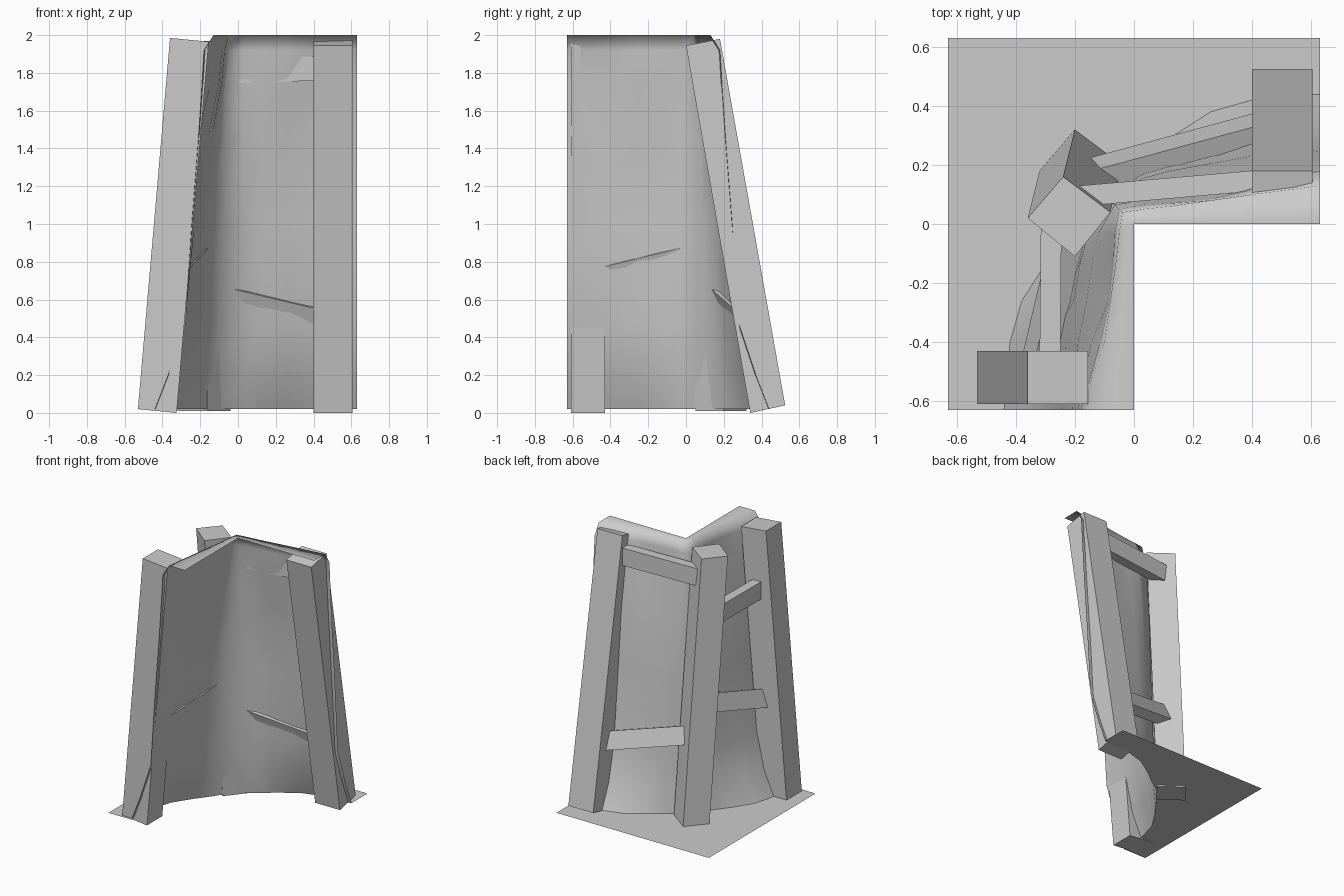
import bpy, bmesh, math
from mathutils import Vector

cube = bpy.data.objects.get("Cube")
if cube:
    bpy.data.objects.remove(cube, do_unlink=True)

grey = bpy.data.materials.new("plain_grey")
grey.use_nodes = True
colour = (0.6, 0.6, 0.6, 1)
grey.diffuse_color = colour
grey.node_tree.nodes["Principled BSDF"].inputs["Base Color"].default_value = colour


def make(name, bm):
    mesh = bpy.data.meshes.new(name)
    bm.to_mesh(mesh)
    bm.free()
    mesh.materials.append(grey)
    obj = bpy.data.objects.new(name, mesh)
    bpy.context.collection.objects.link(obj)
    return obj


def loft(name, bottom, top):
    """Solid between two matching four-point loops."""
    bm = bmesh.new()
    a = [bm.verts.new(p) for p in bottom]
    b = [bm.verts.new(p) for p in top]
    bm.faces.new(a)
    bm.faces.new(b)
    for i in range(4):
        j = (i + 1) % 4
        bm.faces.new((a[i], a[j], b[j], b[i]))
    bmesh.ops.recalc_face_normals(bm, faces=bm.faces)
    return make(name, bm)


def beam(name, start, end, width, height, roll=0.0):
    """Rectangular rail between two centre points."""
    start, end = Vector(start), Vector(end)
    along = (end - start).normalized()
    side = along.cross(Vector((0, 0, 1))).normalized()
    up = side.cross(along)
    c, s = math.cos(roll), math.sin(roll)
    side, up = side * c + up * s, up * c - side * s
    ring = [side * (u * width / 2) + up * (v * height / 2)
            for u, v in ((-1, -1), (1, -1), (1, 1), (-1, 1))]
    return loft(name, [start + r for r in ring], [end + r for r in ring])


def mirrored(x, y):
    """Swap a point between the two arms."""
    return -y, -x


# Draped sheet: height, corner inset, then offsets along one arm
stations = (0.03, 0.12, 0.26, 0.4, 0.63)
profile = (
    (2.0, 0, 0, 0, 0, 0, 0),
    (2.0, 0.04, 0.05, 0.06, 0.08, 0.10, 0.13),
    (1.92, 0.05, 0.065, 0.07, 0.085, 0.115, 0.18),
    (1.75, 0.065, 0.08, 0.085, 0.10, 0.145, 0.19),
    (1.45, 0.075, 0.12, 0.14, 0.16, 0.19, 0.21),
    (1.0, 0.083, 0.155, 0.18, 0.205, 0.23, 0.245),
    (0.47, 0.095, 0.175, 0.20, 0.235, 0.28, 0.28),
    (0.2, 0.11, 0.195, 0.235, 0.29, 0.34, 0.37),
    (0.02, 0.12, 0.22, 0.29, 0.38, 0.42, 0.44),
)
rows = []
for z, corner, *offsets in profile:
    arm = list(zip(stations, offsets))
    path = arm[::-1] + [(-corner, corner)] + [mirrored(x, y) for x, y in arm]
    rows.append([(x, y, z) for x, y in path])
bm = bmesh.new()
grid = [[bm.verts.new(p) for p in row] for row in rows]
for upper, lower in zip(grid, grid[1:]):
    for i in range(len(upper) - 1):
        bm.faces.new((upper[i], upper[i + 1], lower[i + 1], lower[i]))
sheet = make("draped_sheet", bm)
for poly in sheet.data.polygons:
    poly.use_smooth = True

# Ground plate following the foot of the sheet
bm = bmesh.new()
half = 0.63
outline = [(half, half, 0.02), (-half, half, 0.02), (-half, -half, 0.02)] + rows[-1][::-1]
bm.faces.new([bm.verts.new(p) for p in outline])
bmesh.ops.triangulate(bm, faces=bm.faces)
make("ground_plate", bm)

# Leaning end posts
x0, x1 = 0.4, 0.605
loft("left_post",
     [(x0, 0.34, 0), (x1, 0.34, 0), (x1, 0.525, 0.04), (x0, 0.525, 0.04)],
     [(x0, 0, 1.945), (x1, 0, 1.945), (x1, 0.18, 1.98), (x0, 0.18, 1.98)])
y0, y1 = -0.61, -0.43
loft("front_post",
     [(-0.53, y0, 0.02), (-0.325, y0, 0), (-0.325, y1, 0), (-0.53, y1, 0.02)],
     [(-0.36, y0, 1.985), (-0.155, y0, 1.965), (-0.155, y1, 1.965), (-0.36, y1, 1.985)])

# Corner post, turned diagonally
diamond = [(-0.36, 0.02), (-0.2, -0.11), (-0.08, 0.04), (-0.24, 0.16)]
loft("corner_post",
     [(x + 0.04, y + 0.16, 0.01) for x, y in diamond],
     [(x, y, 1.97) for x, y in diamond])

# Rails joining the posts
beam("upper_left_rail", (-0.18, 0.095, 1.805), (0.45, 0.15, 1.825), 0.07, 0.13)
beam("lower_left_rail", (-0.14, 0.165, 0.63), (0.45, 0.325, 0.49), 0.08, 0.13, -0.35)
beam("upper_front_rail", (-0.28, 0.05, 1.53), (-0.285, -0.47, 1.53), 0.07, 0.13)
beam("lower_front_rail", (-0.2, 0.05, 0.84), (-0.325, -0.48, 0.71), 0.08, 0.13, 0.35)
